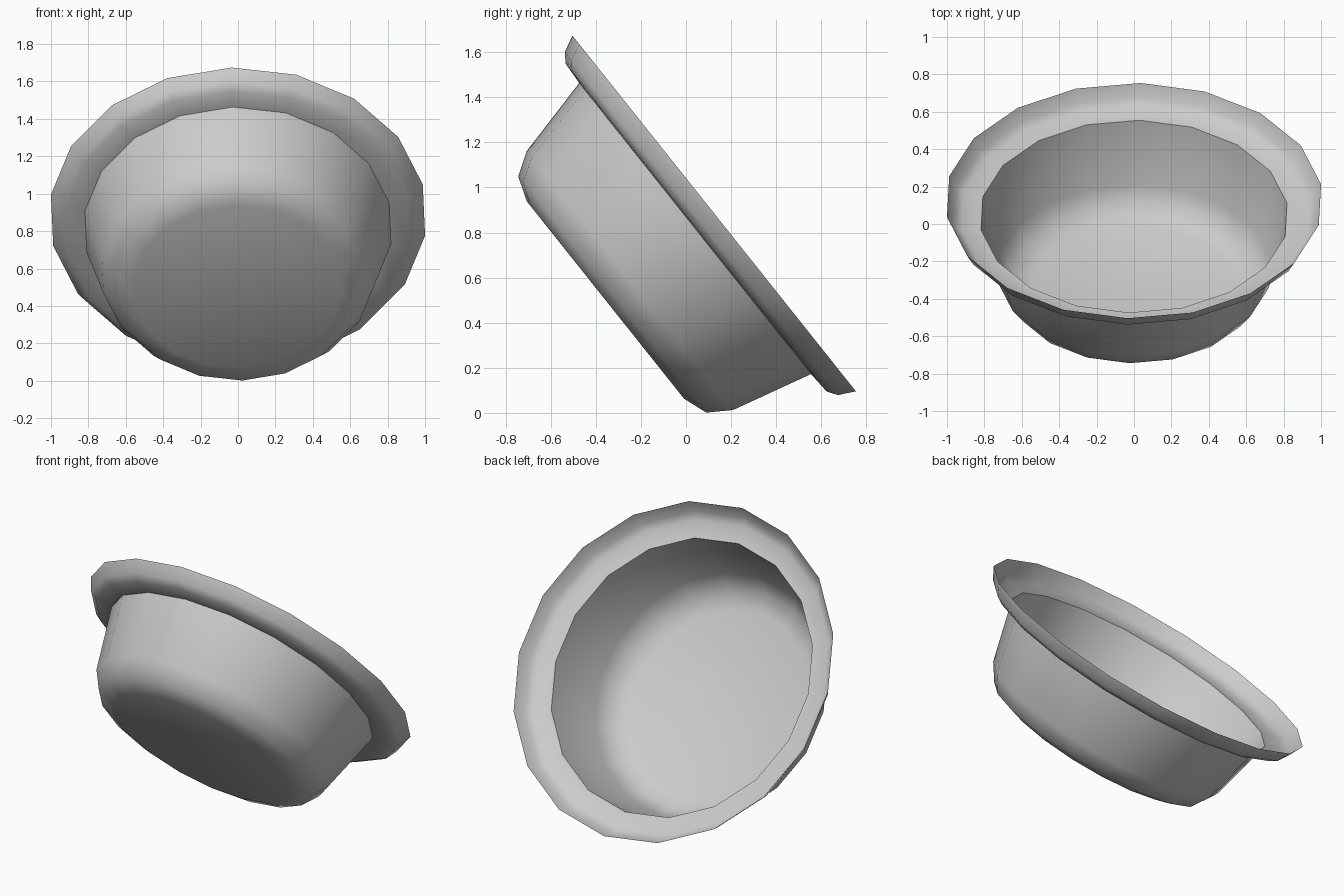
import bpy, bmesh, math
from mathutils import Vector, Matrix

if "Cube" in bpy.data.objects:
    bpy.data.objects.remove(bpy.data.objects["Cube"])

SIDES = 18

# Basin profile (radius, height along the axis), from floor to outer lip
profile = [(0.56, -0.617), (0.67, -0.578), (0.735, -0.478), (0.826, -0.108),
           (0.93, -0.102), (0.973, -0.073), (1.01, 0.0)]

# Tilted frame: x axis, direction up the rim, opening direction
across = Vector((1, 0, 0))
up_rim = Vector((0, -0.623, 0.782))
opening = Vector((0, 0.782, 0.623))
center = Vector((0, 0.125, 0.885))

bm = bmesh.new()
rings = []
for r, h in profile:
    ring = []
    for i in range(SIDES):
        a = math.radians(-2 + i * 360 / SIDES)
        ring.append(bm.verts.new(center + across * r * math.sin(a)
                                 + up_rim * r * math.cos(a) + opening * h))
    rings.append(ring)

# Walls and flared rim
for low, high in zip(rings, rings[1:]):
    for i in range(SIDES):
        j = (i + 1) % SIDES
        bm.faces.new((low[i], low[j], high[j], high[i]))

# Flat floor
bm.faces.new(rings[0])
bmesh.ops.recalc_face_normals(bm, faces=bm.faces)

mesh = bpy.data.meshes.new("wash_basin")
bm.to_mesh(mesh)
bm.free()
basin = bpy.data.objects.new("wash_basin", mesh)
bpy.context.collection.objects.link(basin)

# Smooth shading with a crease where the wall meets the rim
bpy.context.view_layer.objects.active = basin
basin.select_set(True)
bpy.ops.object.shade_smooth_by_angle(angle=math.radians(50))
